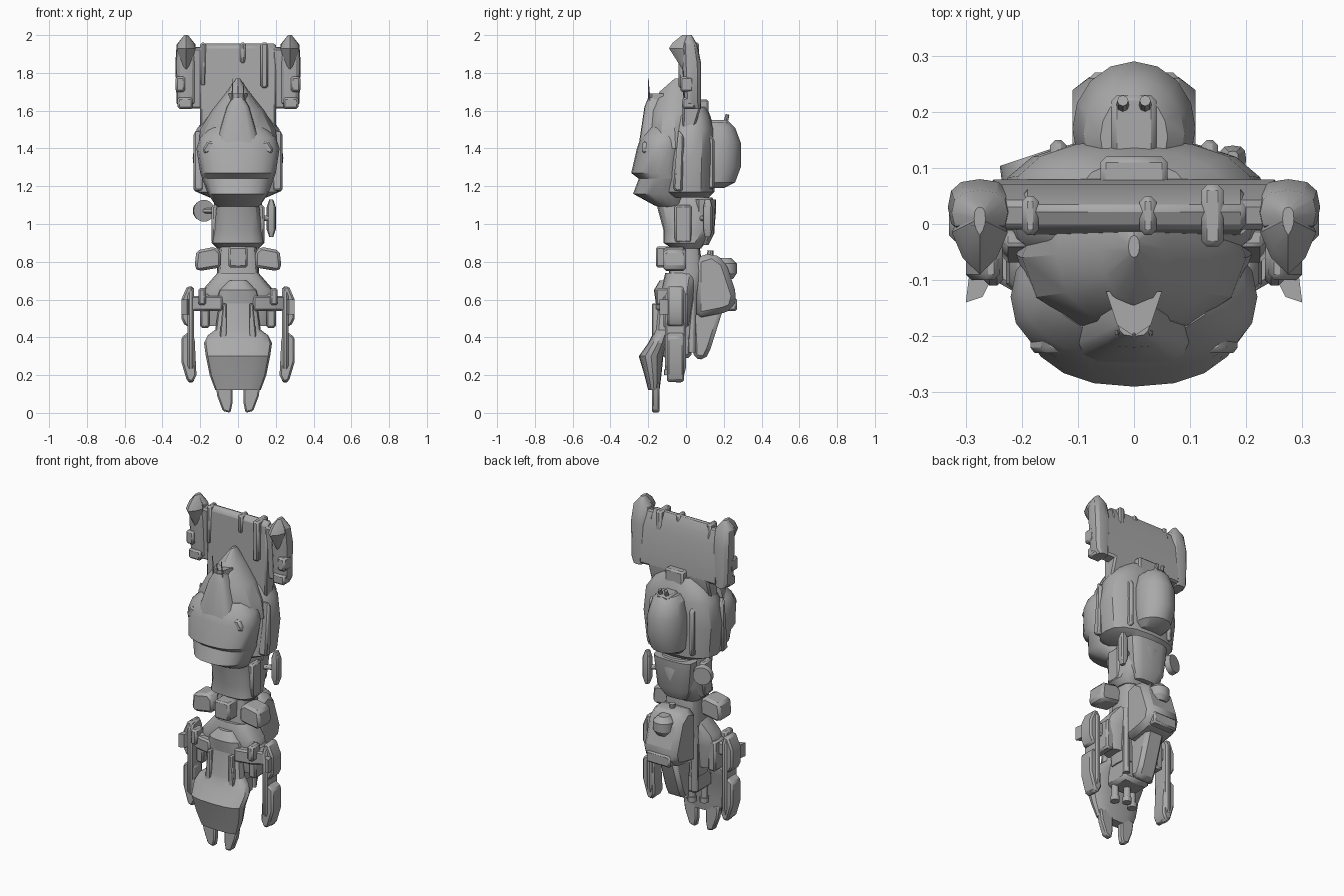
import bpy, bmesh, math
from mathutils import Vector, Matrix

cube = bpy.data.objects.get("Cube")
if cube:
    bpy.data.objects.remove(cube, do_unlink=True)

grey = bpy.data.materials.new("hull grey")
grey.use_nodes = True
grey.diffuse_color = (0.4, 0.4, 0.4, 1)
shader = next(n for n in grey.node_tree.nodes if n.type == "BSDF_PRINCIPLED")
shader.inputs["Base Color"].default_value = grey.diffuse_color


def finish(name, bm, mirror=False, bevel=0, angle=30):
    """Turn a bmesh into a shaded object with optional mirror and bevel."""
    bmesh.ops.recalc_face_normals(bm, faces=bm.faces)
    mesh = bpy.data.meshes.new(name)
    bm.to_mesh(mesh)
    bm.free()
    mesh.materials.append(grey)
    mesh.polygons.foreach_set("use_smooth", [True] * len(mesh.polygons))
    mesh.set_sharp_from_angle(angle=math.radians(angle))
    obj = bpy.data.objects.new(name, mesh)
    bpy.context.scene.collection.objects.link(obj)
    if bevel:
        mod = obj.modifiers.new("bevel", "BEVEL")
        mod.width, mod.segments, mod.limit_method = bevel, 1, "ANGLE"
    if mirror:
        obj.modifiers.new("mirror", "MIRROR")
    return obj


def loft(name, rows, power=2, sides=16, x=0, **kw):
    """Stack superellipse sections: height, half width, front y, back y."""
    bm = bmesh.new()
    rings = []
    for z, half, front, back in rows:
        ring = []
        for i in range(sides):
            a = math.tau * i / sides
            c, s = math.cos(a), math.sin(a)
            px = math.copysign(abs(c) ** (2 / power), c) * half
            py = math.copysign(abs(s) ** (2 / power), s) * (back - front) / 2
            ring.append(bm.verts.new((x + px, (front + back) / 2 + py, z)))
        rings.append(ring)
    for low, high in zip(rings, rings[1:]):
        for i in range(sides):
            j = (i + 1) % sides
            bm.faces.new((low[i], low[j], high[j], high[i]))
    bm.faces.new(rings[0][::-1])
    bm.faces.new(rings[-1])
    return finish(name, bm, **kw)


def slab(name, outline, axis, start, end, **kw):
    """Extrude an outline along x (y, z), y (x, z) or z (x, y)."""
    place = {"x": lambda u, v: (start, u, v),
             "y": lambda u, v: (u, start, v),
             "z": lambda u, v: (u, v, start)}[axis]
    bm = bmesh.new()
    face = bm.faces.new([bm.verts.new(place(u, v)) for u, v in outline])
    new = bmesh.ops.extrude_face_region(bm, geom=[face])["geom"]
    moved = [v for v in new if isinstance(v, bmesh.types.BMVert)]
    shift = Vector([(end - start) * (axis == letter) for letter in "xyz"])
    bmesh.ops.translate(bm, vec=shift, verts=moved)
    return finish(name, bm, **kw)


def box(name, x, y, z, bevel=.01, **kw):
    """Bevelled box given as three ranges."""
    (front, back), (low, high) = y, z
    outline = [(front, low), (back, low), (back, high), (front, high)]
    return slab(name, outline, "x", *x, bevel=bevel, **kw)


def rod(name, start, end, radius, tip=None, sides=12, **kw):
    """Cylinder or cone between two points."""
    start, end = Vector(start), Vector(end)
    direction = end - start
    turn = direction.to_track_quat("Z", "Y").to_matrix().to_4x4()
    bm = bmesh.new()
    bmesh.ops.create_cone(bm, cap_ends=True, segments=sides, radius1=radius,
                          radius2=radius if tip is None else tip,
                          depth=direction.length,
                          matrix=Matrix.Translation((start + end) / 2) @ turn)
    return finish(name, bm, **kw)


# Tail: broad plate, ridges and two pointed pods
slab("tail_plate", [(-.01, 1.94), (.03, 1.96), (.06, 1.9), (.08, 1.62), (.04, 1.49), (-.02, 1.51)],
     "x", -.2, .2, bevel=.01)
slab("tail_wing", [(-.01, 1.93), (.04, 1.94), (.07, 1.85), (.08, 1.62), (.01, 1.61)],
     "x", -.26, .26, bevel=.01)
box("tail_ridge_right", (-.2, -.17), (-.02, .05), (1.73, 1.96))
box("tail_ridge_left", (.12, .16), (-.04, .07), (1.72, 1.96))
box("tail_centre_rib", (.01, .04), (-.02, .05), (1.85, 1.96))
loft("tail_pod", [(1.61, .03, .03, .08), (1.64, .05, -.01, .08), (1.85, .057, -.02, .08),
                  (1.95, .05, -.02, .06), (2, .01, -.01, .03)], 2.6, 12, .275, mirror=True)
loft("pod_beak", [(1.82, .02, -.02, .03), (1.93, .05, -.09, .06), (1.96, .04, -.07, .05),
                  (2, .01, -.02, .03)], 1.4, 8, .275, mirror=True)
box("pod_shoulder_block", (.28, .33), (-.03, .04), (1.7, 1.78), mirror=True)
box("pod_foot", (.24, .32), (-.02, .05), (1.61, 1.67), mirror=True)
box("tail_joint", (-.06, .06), (.05, .12), (1.5, 1.66))

# Main hull with raised deck and bridge
loft("main_hull", [(1.14, .15, -.1, .12), (1.17, .22, -.12, .15), (1.35, .24, -.1, .15),
                   (1.5, .22, -.09, .15), (1.57, .17, -.07, .13), (1.62, .1, -.04, .11)], 2.5)
loft("deck", [(1.4, .21, -.21, .1), (1.5, .2, -.2, .08), (1.6, .14, -.19, .08),
              (1.7, .06, -.14, .05), (1.77, .01, -.06, -.02)], 2, 12)
loft("bridge", [(1.42, .12, -.25, -.1), (1.62, .06, -.22, -.1), (1.67, .03, -.2, -.1)], 3.5)
slab("bridge_cap", [(-.05, -.12), (-.03, -.18), (0, -.2), (.03, -.18), (.05, -.12)],
     "z", 1.65, 1.69)
for x, top in ((-.03, 1.77), (0, 1.73), (.03, 1.75)):
    rod("antenna", (x, -.19, 1.6), (x, -.2, top), .006, .002, 6)
slab("hull_side_rib", [(-.07, 1.18), (-.02, 1.17), (-.01, 1.46), (-.04, 1.5)],
     "x", .18, .235, bevel=.01, mirror=True)
slab("hull_back_rib", [(.06, 1.17), (.15, 1.19), (.15, 1.45), (.06, 1.55)],
     "x", .12, .15, bevel=.01, mirror=True)

# Front armour: hood, visor and chin
loft("hood", [(1.24, .19, -.25, 0), (1.27, .2, -.29, 0), (1.4, .22, -.26, 0),
              (1.46, .2, -.24, 0), (1.51, .15, -.2, 0)], 2.3, 20)
loft("visor", [(1.08, .09, -.12, 0), (1.1, .12, -.17, 0), (1.16, .16, -.28, 0),
               (1.24, .19, -.25, 0)], 2.3, 20)
slab("hood_brow", [(.09, 1.4), (.17, 1.37), (.19, 1.39), (.16, 1.44), (.1, 1.43)],
     "y", -.23, -.1, bevel=.01, mirror=True)

# Rear engine bulge and scoop
loft("rear_bulge", [(1.19, .07, .08, .2), (1.22, .1, .06, .26), (1.3, .11, .05, .29),
                    (1.43, .11, .05, .29), (1.51, .09, .06, .26), (1.54, .06, .08, .23)])
box("rear_scoop", (-.04, .04), (.1, .23), (1.46, 1.55))
rod("scoop_finger", (.02, .2, 1.5), (.02, .22, 1.58), .014, .01, 8, mirror=True)

# Waist with sensor dish and side plate
loft("waist", [(.87, .11, -.07, .08), (.9, .14, -.12, .1), (.97, .13, -.12, .15),
               (1.08, .12, -.15, .16), (1.14, .1, -.16, .14)], 3)
box("waist_collar", (-.07, .07), (-.13, .1), (1.06, 1.2))
loft("waist_rear_drum", [(.89, .07, .05, .12), (.95, .11, .04, .15), (1.13, .13, .04, .16)], 3)
box("waist_side_pipe", (.1, .14), (-.06, .03), (.9, 1.1), mirror=True)
rod("sensor_dish", (-.18, .09, 1.07), (-.19, .12, 1.07), .058, .052, 20)
rod("dish_arm", (-.18, .1, 1.07), (-.08, .06, 1.07), .014)
loft("side_plate", [(.93, .01, .1, .13), (.97, .024, .09, .14), (1.09, .024, .09, .14),
                    (1.13, .01, .1, .13)], 3, 12, .176)
rod("side_plate_arm", (.17, .11, 1.03), (.08, .07, 1.03), .014)

# Lower spine and shoulder blocks
loft("spine", [(.4, .1, -.1, .04), (.6, .12, -.11, .06), (.75, .11, -.09, .09), (.9, .1, -.08, .07)], 4)
slab("shoulder_block", [(.09, .77), (.21, .75), (.23, .77), (.22, .86), (.12, .88), (.09, .85)],
     "y", -.12, 0, bevel=.015, mirror=True)
box("centre_block", (-.05, .05), (-.16, -.04), (.77, .88))
loft("collar_skirt", [(.46, .17, -.1, .02), (.6, .2, -.12, .04), (.66, .18, -.13, .05),
                      (.74, .11, -.11, .06)], 3)
box("hip_block", (.15, .2), (-.12, .01), (.45, .63), mirror=True)
rod("spine_pipe", (.08, .03, .32), (.09, .04, .72), .02, mirror=True)

# Rear gun housing with rounded turret
slab("rear_housing", [(.05, .82), (.14, .85), (.21, .8), (.27, .62), (.25, .55), (.2, .53), (.05, .5)],
     "x", -.11, .11, bevel=.03)
slab("rear_barrel", [(.03, .55), (.2, .56), (.13, .34), (.1, .28), (.04, .29)],
     "x", -.06, .06, bevel=.02)
loft("turret", [(.71, .04, .18, .25), (.74, .06, .15, .27), (.79, .06, .15, .27), (.82, .03, .17, .24)])
for x in (-.05, 0, .05):
    rod("housing_pipe", (x, .12, .74), (x, .13, .86 - abs(x)), .02, .016, 8)
box("housing_lip", (-.08, .08), (.2, .27), (.54, .61))

# Side arms: long blades with outer blocks and struts
slab("arm_blade", [(-.06, .16), (-.02, .16), (0, .24), (0, .63), (-.02, .67), (-.09, .66),
                   (-.11, .62), (-.11, .25)], "x", .234, .268, bevel=.01, mirror=True)
slab("arm_foot", [(.22, .2), (.24, .16), (.27, .17), (.3, .27), (.3, .4), (.26, .43), (.23, .4)],
     "y", -.1, -.01, bevel=.01, mirror=True)
slab("arm_head", [(.24, .46), (.28, .46), (.3, .5), (.3, .6), (.27, .67), (.24, .67)],
     "y", -.1, -.01, bevel=.01, mirror=True)
slab("arm_strut", [(.08, -.16), (.18, -.14), (.25, -.1), (.25, -.03), (.08, -.03)],
     "z", .54, .62, bevel=.01, mirror=True)
slab("arm_spur", [(.24, -.07), (.29, -.06), (.3, -.14), (.27, -.13)], "z", .52, .6, mirror=True)
box("arm_guard", (.17, .21), (-.16, -.08), (.57, .66), mirror=True)

# Bow shield with two prongs, raised rails and guns
loft("bow", [(.12, .12, -.2, -.14), (.2, .15, -.22, -.13), (.3, .17, -.25, -.12),
             (.37, .18, -.2, -.1), (.41, .16, -.18, -.09), (.44, .12, -.17, -.07),
             (.66, .09, -.15, -.06)], 2.6)
slab("bow_prong", [(.03, .16), (.12, .16), (.11, .09), (.08, .01), (.04, 0), (.03, .05)],
     "y", -.18, -.14, bevel=.008, mirror=True)
slab("bow_rail", [(.06, .36), (.1, .37), (.08, .58), (.06, .58)],
     "y", -.18, -.1, bevel=.006, mirror=True)
loft("bow_hood", [(.58, .12, -.16, -.05), (.65, .1, -.17, -.05), (.7, .05, -.14, -.05)], 2.5)
box("gun_mount", (-.09, .09), (-.13, .03), (.29, .45), bevel=.02)
for x, y in ((-.06, -.09), (0, -.06), (.06, -.09)):
    rod("gun_barrel", (x, y, .2), (x, y, .35), .02)
    rod("gun_muzzle", (x, y, .2), (x, y, .23), .026)
